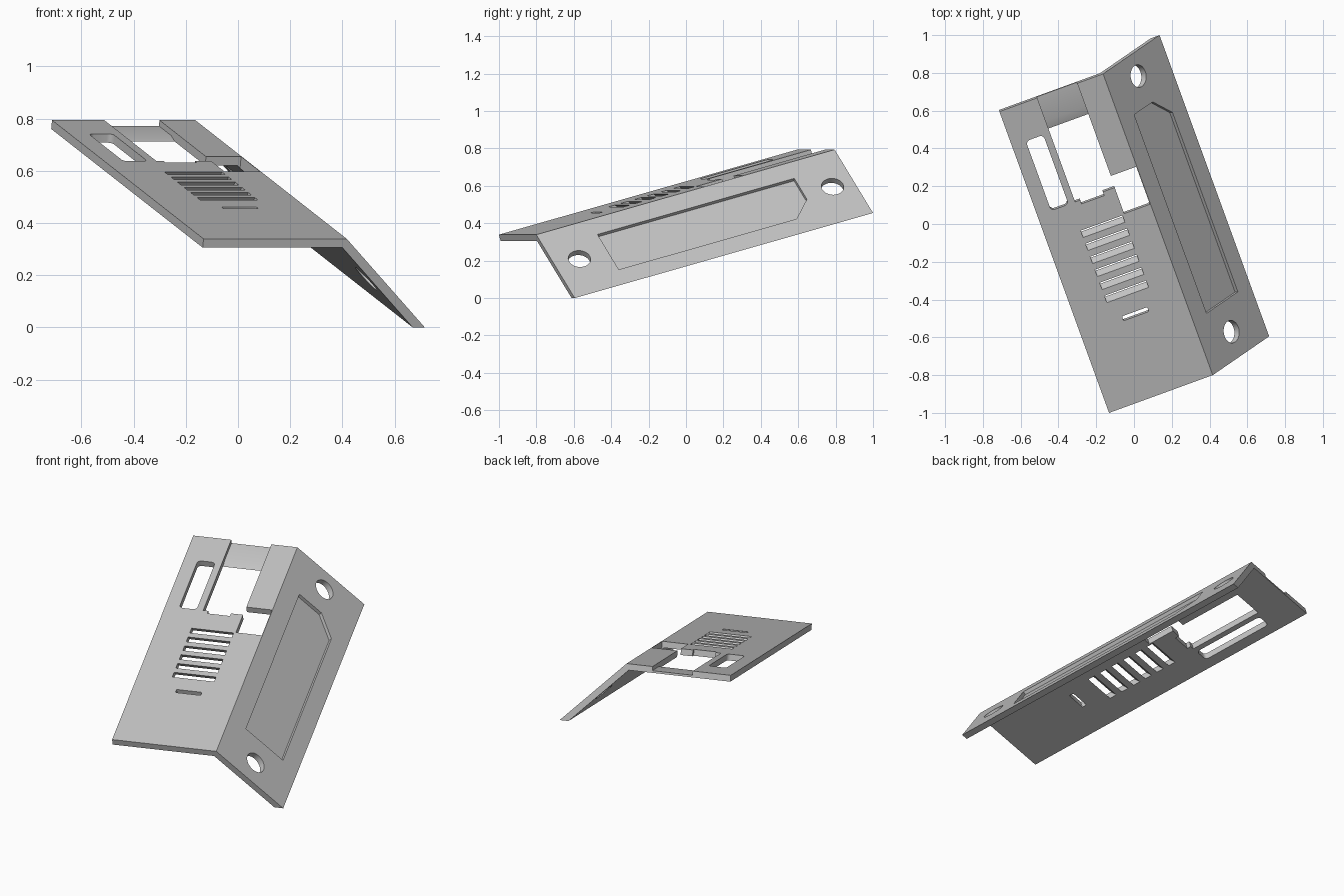
import bpy, bmesh, math
from mathutils import Matrix, Vector

if "Cube" in bpy.data.objects:
    bpy.data.objects.remove(bpy.data.objects["Cube"], do_unlink=True)

LENGTH, WIDTH, DROP, THICK = 1.757, 0.584, 0.351, 0.035
S = math.sqrt(0.5)

# Frames: flat plate, sloping flange, and section planes across the part
PLATE = Matrix.Identity(3)
FLANGE = Matrix(((S, 0, S), (0, 1, 0), (-S, 0, S)))
ACROSS = Matrix(((0, 0, 1), (1, 0, 0), (0, 1, 0)))
ALONG = Matrix(((1, 0, 0), (0, 0, 1), (0, 1, 0)))

grey = bpy.data.materials.new("plain_grey")
grey.use_nodes = True
grey.diffuse_color = (0.55, 0.55, 0.55, 1)
grey.node_tree.nodes["Principled BSDF"].inputs["Base Color"].default_value = (0.55, 0.55, 0.55, 1)


def prism(name, pts, frame, lo, hi, slant=0.0):
    """Extrude a 2D outline from lo to hi in a frame, optionally leaning."""
    bm = bmesh.new()
    rings = [[bm.verts.new(frame @ Vector((p, q - slant * r, r))) for p, q in pts]
             for r in (lo, hi)]
    bm.faces.new(rings[0])
    bm.faces.new(rings[1])
    n = len(pts)
    for i in range(n):
        j = (i + 1) % n
        bm.faces.new((rings[0][i], rings[0][j], rings[1][j], rings[1][i]))
    bmesh.ops.recalc_face_normals(bm, faces=bm.faces)
    mesh = bpy.data.meshes.new(name)
    bm.to_mesh(mesh)
    bm.free()
    mesh.materials.append(grey)
    ob = bpy.data.objects.new(name, mesh)
    bpy.context.collection.objects.link(ob)
    return ob


def rect(x0, x1, y0, y1):
    return [(x0, y0), (x1, y0), (x1, y1), (x0, y1)]


def rounded(x0, x1, y0, y1, r, steps=6):
    pts = []
    corners = [(x1 - r, y1 - r), (x0 + r, y1 - r), (x0 + r, y0 + r), (x1 - r, y0 + r)]
    for k, (cx, cy) in enumerate(corners):
        for i in range(steps + 1):
            t = math.pi / 2 * (k + i / steps)
            pts.append((cx + r * math.cos(t), cy + r * math.sin(t)))
    return pts


def circle(cx, cy, r, n=40):
    return [(cx + r * math.cos(2 * math.pi * i / n), cy + r * math.sin(2 * math.pi * i / n))
            for i in range(n)]


# Bent sheet: flat plate with a flange folded down by 45 degrees
skew = THICK / S
body = prism("bent_panel", [
    (-WIDTH, 0), (0, 0), (DROP, -DROP), (DROP - skew, -DROP),
    (THICK - skew, -THICK), (-WIDTH, -THICK)], ALONG, 0, LENGTH)

cutters = []


def cut(name, pts, frame=PLATE, lo=-0.05, hi=0.05, slant=0.0):
    cutters.append(prism(name, pts, frame, lo, hi, slant))


# Large window open to the back, leaving a lowered bar with a sloped front
cut("window_cutter", [
    (1.8, 0.05), (1.8, -0.023), (1.616, -0.023), (1.569, -THICK),
    (1.569, -0.06), (1.15, -0.06), (1.15, 0.05)], ACROSS, -0.371, -0.146)
cut("window_notch_cutter", rect(-0.342, -0.215, 1.128, 1.17))
cut("side_window_cutter", rect(-0.148, -0.003, 0.998, 1.217))
cut("long_slot_cutter", rounded(-0.506, -0.408, 1.15, 1.555, 0.022))

# Leaning vents and the small slot in front of them
for i in range(6):
    b = 0.572 + 0.076 * i
    cut("vent_cutter", rect(-0.395, -0.16, b, b + 0.04), slant=0.7)
cut("small_slot_cutter", rounded(-0.345, -0.203, 0.447, 0.473, 0.006, 3))

# Flange: two round holes and a shallow pocket with one clipped corner
for b in (0.143, 1.634):
    cut("round_hole_cutter", circle(0.243, b, 0.06), FLANGE)
cut("pocket_cutter", [
    (0.115, 0.308), (0.39, 0.308), (0.39, 1.355), (0.278, 1.467), (0.115, 1.467)],
    FLANGE, -0.02, 0.05)

bpy.context.view_layer.objects.active = body
for c in cutters:
    mod = body.modifiers.new(c.name, "BOOLEAN")
    mod.operation = "DIFFERENCE"
    mod.solver = "EXACT"
    mod.object = c
    bpy.ops.object.modifier_apply(modifier=mod.name)
    bpy.data.objects.remove(c, do_unlink=True)

# Tilt and turn into place, then centre on the ground
mesh = body.data
mesh.transform(Matrix.Rotation(math.radians(20), 4, "Z") @ Matrix.Rotation(math.radians(15), 4, "X"))
lo = Vector([min(v.co[k] for v in mesh.vertices) for k in range(3)])
hi = Vector([max(v.co[k] for v in mesh.vertices) for k in range(3)])
mid = (lo + hi) / 2
mesh.transform(Matrix.Translation((-mid.x, -mid.y, -lo.z)))

bpy.ops.object.select_all(action="DESELECT")
body.select_set(True)
bpy.ops.object.shade_smooth_by_angle(angle=math.radians(25))
